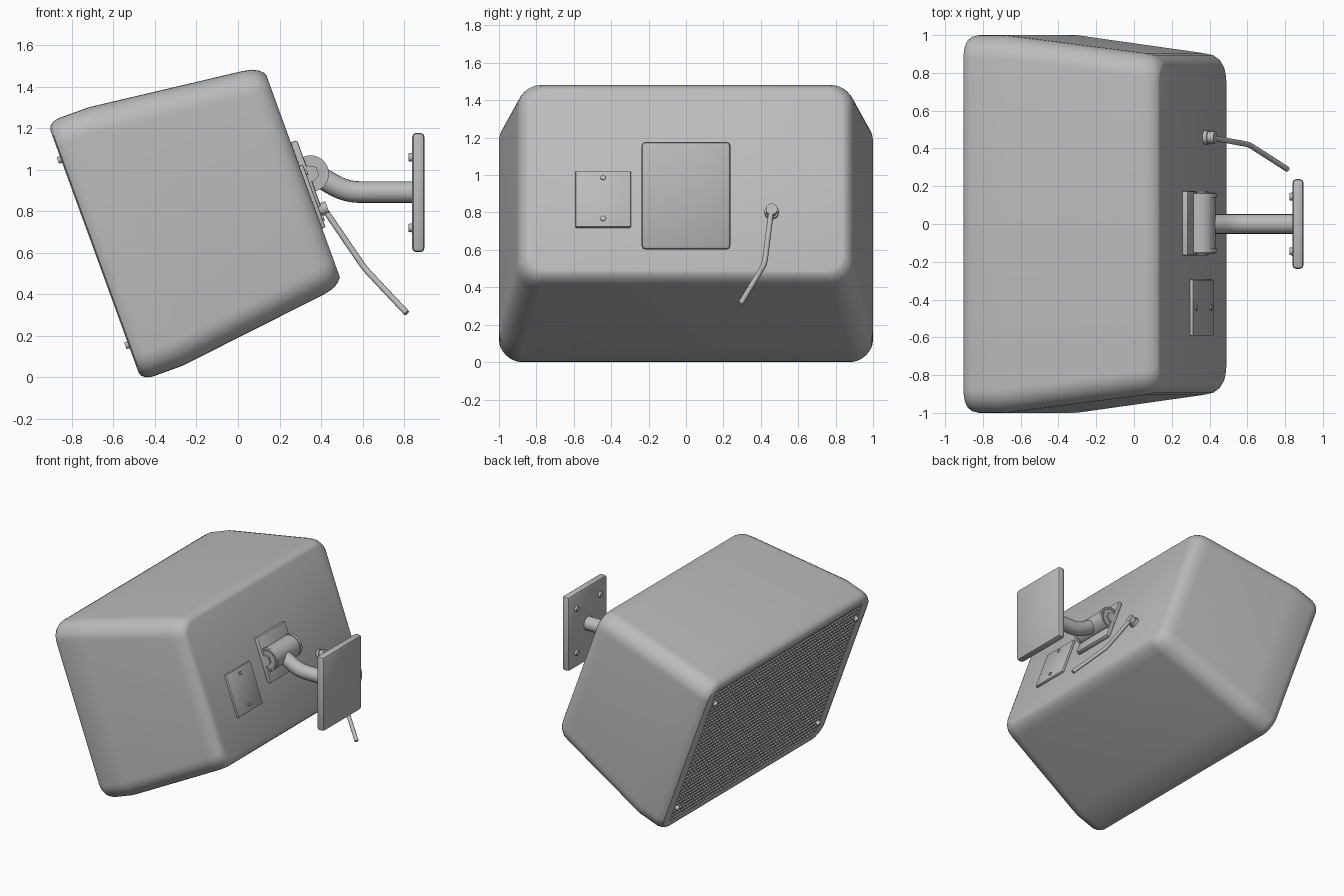
import bpy, bmesh, math
from mathutils import Matrix, Vector

if "Cube" in bpy.data.objects:
    bpy.data.objects.remove(bpy.data.objects["Cube"])

grey = bpy.data.materials.new("grey_plastic")
grey.diffuse_color = (0.5, 0.5, 0.5, 1)
grey.use_nodes = True
grey.node_tree.nodes["Principled BSDF"].inputs["Base Color"].default_value = grey.diffuse_color

# Cabinet frame: x runs front to back, z runs up the tilted faces
TILT = Matrix.Rotation(math.radians(-20), 4, 'Y')
FLAT = Matrix.Identity(4)
MID = 0.806


def finish(bm, name, frame=FLAT, angle=35):
    bmesh.ops.recalc_face_normals(bm, faces=bm.faces)
    me = bpy.data.meshes.new(name)
    bm.to_mesh(me)
    bm.free()
    me.materials.append(grey)
    me.polygons.foreach_set("use_smooth", [True] * len(me.polygons))
    me.set_sharp_from_angle(angle=math.radians(angle))
    ob = bpy.data.objects.new(name, me)
    ob.matrix_world = frame
    bpy.context.collection.objects.link(ob)
    return ob


def add_box(bm, center, size):
    m = Matrix.Translation(center) @ Matrix.Diagonal((*size, 1))
    bmesh.ops.create_cube(bm, size=1, matrix=m)


def plate(name, center, size, frame, bevel):
    bm = bmesh.new()
    add_box(bm, center, size)
    bmesh.ops.bevel(bm, geom=bm.edges[:], offset=bevel, segments=2,
                    profile=0.5, affect='EDGES')
    return finish(bm, name, frame)


def add_rod(bm, p, q, r, sides=24, r2=None):
    p, q = Vector(p), Vector(q)
    rot = (q - p).to_track_quat('Z', 'Y').to_matrix().to_4x4()
    bmesh.ops.create_cone(bm, cap_ends=True, segments=sides, radius1=r,
                          radius2=r if r2 is None else r2, depth=(q - p).length,
                          matrix=Matrix.Translation((p + q) / 2) @ rot)


def tube(name, points, r, bend):
    # Pipe along a path whose inner corners are rounded
    pts = [Vector(p) for p in points]
    path = [pts[0]]
    for a, b, c in zip(pts, pts[1:], pts[2:]):
        s, e = b + (a - b).normalized() * bend, b + (c - b).normalized() * bend
        for i in range(7):
            t = i / 6
            path.append(s * (1 - t) ** 2 + b * 2 * t * (1 - t) + e * t * t)
    path.append(pts[-1])
    bm, rings, n = bmesh.new(), [], 20
    for i, p in enumerate(path):
        d = (path[min(i + 1, len(path) - 1)] - path[max(i - 1, 0)]).normalized()
        u = d.cross(Vector((0, 1, 0))).normalized()
        v = d.cross(u)
        rings.append([bm.verts.new(p + r * (u * math.cos(k * math.tau / n)
                      + v * math.sin(k * math.tau / n))) for k in range(n)])
    bridge(bm, rings)
    return finish(bm, name)


def bridge(bm, rings):
    n = len(rings[0])
    for a, b in zip(rings, rings[1:]):
        for k in range(n):
            bm.faces.new((a[k], a[(k + 1) % n], b[(k + 1) % n], b[k]))
    bm.faces.new(rings[0])
    bm.faces.new(rings[-1])


def rounded_ring(bm, x, hw, hh, r, steps=8):
    ring = []
    for c, (sy, sz) in enumerate(((1, 1), (-1, 1), (-1, -1), (1, -1))):
        for i in range(steps + 1):
            t = (c + i / steps) * math.pi / 2
            ring.append(bm.verts.new((x, sy * (hw - r) + r * math.cos(t),
                                      MID + sz * (hh - r) + r * math.sin(t))))
    return ring


# Cabinet: tapered rounded shell with a recessed front opening
sections = [(-0.405, 0.89, 0.595, 0.02), (-0.436, 0.89, 0.595, 0.02),
            (-0.442, 0.955, 0.62, 0.09), (-0.435, 0.98, 0.64, 0.11),
            (-0.415, 0.993, 0.655, 0.12), (-0.385, 1.0, 0.662, 0.125),
            (-0.233, 1.0, 0.662, 0.125), (-0.18, 0.994, 0.656, 0.125),
            (0.52, 0.905, 0.573, 0.125), (0.57, 0.895, 0.563, 0.12),
            (0.602, 0.876, 0.546, 0.11), (0.62, 0.855, 0.528, 0.10),
            (0.626, 0.84, 0.515, 0.09)]
bm = bmesh.new()
bridge(bm, [rounded_ring(bm, *s) for s in sections])
finish(bm, "cabinet", TILT)

# Grille: crossed wires over the opening
bm = bmesh.new()
ny, nz = 50, 34
for i in range(ny + 1):
    add_box(bm, (-0.424, -0.88 + 1.76 * i / ny, MID), (0.014, 0.013, 1.18))
for i in range(nz + 1):
    add_box(bm, (-0.430, 0, MID - 0.585 + 1.17 * i / nz), (0.014, 1.77, 0.013))
finish(bm, "grille", TILT)

# Screws holding the grille corners
bm = bmesh.new()
for y in (-0.86, 0.86):
    for z in (0.328, 1.278):
        add_rod(bm, (-0.42, y, z), (-0.458, y, z), 0.02, 16, 0.016)
finish(bm, "grille_screws", TILT)

# Rear connector cover with two screws
plate("connector_cover", (0.633, -0.443, 0.695), (0.022, 0.296, 0.32), TILT, 0.006)
bm = bmesh.new()
for z in (0.582, 0.815):
    add_rod(bm, (0.635, -0.443, z), (0.652, -0.443, z), 0.014, 16)
finish(bm, "connector_screws", TILT)

# Swivel bracket: backing plate, drum, toothed end discs, hex bolts
plate("bracket_plate", (0.641, 0.004, MID), (0.034, 0.34, 0.34), TILT, 0.008)
PX, PZ = 0.664, 0.802
bm = bmesh.new()
add_rod(bm, (PX, -0.135, PZ), (PX, 0.145, PZ), 0.082, 40)
finish(bm, "swivel_drum", TILT)
bm = bmesh.new()
for y, s in ((-0.13, -1), (0.14, 1)):
    add_rod(bm, (PX, y, PZ), (PX, y + s * 0.022, PZ), 0.088, 40)
    add_rod(bm, (PX, y, PZ), (PX, y + s * 0.035, PZ), 0.042, 6)
    for i in range(24):
        t = i * math.tau / 24
        x, z = PX + 0.073 * math.cos(t), PZ + 0.073 * math.sin(t)
        add_rod(bm, (x, y, z), (x, y + s * 0.028, z), 0.008, 8)
finish(bm, "swivel_discs", TILT)

# Bent arm reaching the wall plate
tube("support_arm", [(0.36, 0, 0.985), (0.52, 0, 0.892), (0.85, 0, 0.892)], 0.052, 0.07)

# Wall plate with four screws
plate("wall_plate", (0.868, 0, 0.89), (0.06, 0.475, 0.575), FLAT, 0.02)
bm = bmesh.new()
for y in (-0.145, 0.145):
    for z in (0.72, 1.06):
        add_rod(bm, (0.845, y, z), (0.822, y, z), 0.023, 16, 0.019)
finish(bm, "wall_screws")

# Cable gland and cable
bm = bmesh.new()
add_rod(bm, (0.62, 0.458, 0.622), (0.648, 0.458, 0.622), 0.038, 24)
add_rod(bm, (0.645, 0.458, 0.622), (0.685, 0.458, 0.622), 0.031, 24)
finish(bm, "cable_gland", TILT)
tube("cable", [(0.405, 0.458, 0.825), (0.61, 0.42, 0.525), (0.812, 0.29, 0.31)], 0.0145, 0.03)
